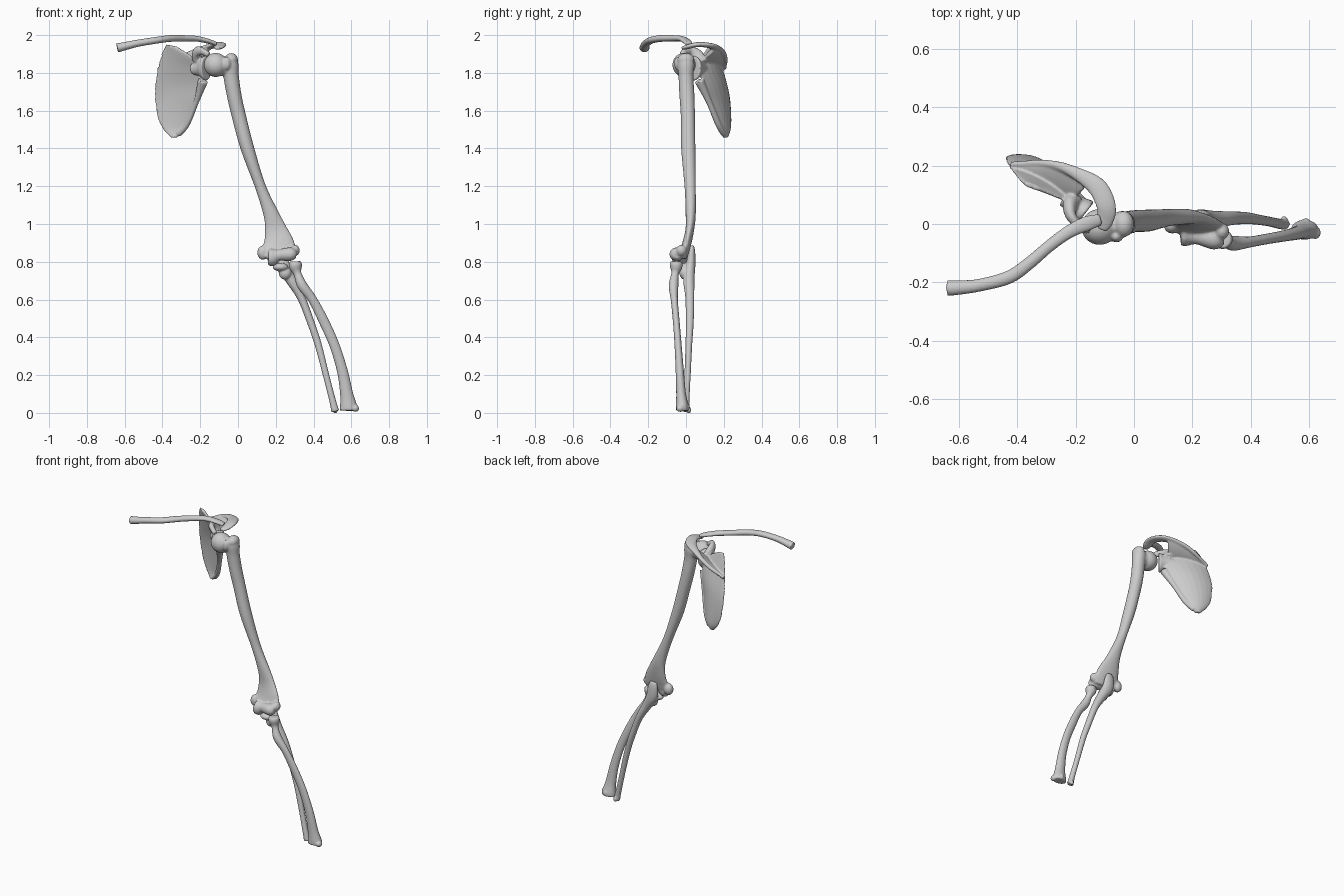
import bpy, bmesh, math
from mathutils import Vector, Matrix

STEPS, SIDES = 5, 20


def resample(rows):
    """Catmull-Rom interpolation of rows of numbers."""
    out = []
    n = len(rows)
    for i in range(n - 1):
        quad = [rows[max(i - 1, 0)], rows[i], rows[i + 1], rows[min(i + 2, n - 1)]]
        for s in range(STEPS):
            t = s / STEPS
            out.append([0.5 * (2 * b + (c - a) * t + (2 * a - 5 * b + 4 * c - d) * t * t
                               + (3 * b - a - 3 * c + d) * t ** 3) for a, b, c, d in zip(*quad)])
    return out + [list(rows[-1])]


def skin(bm, rings):
    vs = [[bm.verts.new(p) for p in r] for r in rings]
    for r, q in zip(vs, vs[1:]):
        for k in range(SIDES):
            j = (k + 1) % SIDES
            bm.faces.new((r[k], r[j], q[j], q[k]))
    bm.faces.new(vs[0][::-1])
    bm.faces.new(vs[-1])


def angles():
    return [2 * math.pi * k / SIDES for k in range(SIDES)]


def tube(bm, rows, ref=(0, 1, 0)):
    """Rows are x, y, z, half width across ref, half width along ref."""
    rows = resample(rows)
    pts = [Vector(r[:3]) for r in rows]
    rings = []
    for i, r in enumerate(rows):
        t = (pts[min(i + 1, len(pts) - 1)] - pts[max(i - 1, 0)]).normalized()
        u = Vector(ref).cross(t).normalized()
        v = t.cross(u)
        rings.append([pts[i] + u * r[3] * math.cos(a) + v * r[4] * math.sin(a) for a in angles()])
    skin(bm, rings)


def sheet(bm, rows):
    """Rows are edge point p, edge point q, half thickness, bow."""
    rows = resample(rows)
    mids = [(Vector(r[:3]) + Vector(r[3:6])) / 2 for r in rows]
    rings = []
    for i, r in enumerate(rows):
        t = mids[min(i + 1, len(mids) - 1)] - mids[max(i - 1, 0)]
        u = (Vector(r[3:6]) - Vector(r[:3])) / 2
        n = t.cross(u).normalized()
        rings.append([mids[i] + u * math.cos(a)
                      + n * (r[6] * math.sin(a) + r[7] * math.sin(a) ** 2) for a in angles()])
    skin(bm, rings)


def ball(bm, c, s, rot=0):
    m = Matrix.Translation(c) @ Matrix.Rotation(rot, 4, 'Z') @ Matrix.Diagonal((*s, 1))
    bmesh.ops.create_uvsphere(bm, u_segments=28, v_segments=18, radius=1, matrix=m)


def finish(name, bm, voxel=0.006, smooth=5):
    """Fuse the overlapping pieces into one smooth bone."""
    bmesh.ops.recalc_face_normals(bm, faces=bm.faces)
    me = bpy.data.meshes.new(name)
    bm.to_mesh(me)
    bm.free()
    ob = bpy.data.objects.new(name, me)
    bpy.context.collection.objects.link(ob)
    rm = ob.modifiers.new("fuse", 'REMESH')
    rm.mode, rm.voxel_size, rm.use_smooth_shade = 'VOXEL', voxel, True
    sm = ob.modifiers.new("soften", 'SMOOTH')
    sm.factor, sm.iterations = 0.5, smooth
    bpy.ops.object.select_all(action='DESELECT')
    ob.select_set(True)
    bpy.context.view_layer.objects.active = ob
    bpy.ops.object.convert(target='MESH')
    bpy.ops.object.shade_smooth()


# Upper arm bone: shaft, head, tubercles, epicondyles and joint spool
bm = bmesh.new()
tube(bm, [(-.045, 0, 1.89, .025, .03), (-.04, 0, 1.85, .042, .045), (-.036, 0, 1.78, .041, .04),
          (-.02, .005, 1.68, .039, .04), (.005, .01, 1.57, .038, .038), (.05, .012, 1.4, .036, .038),
          (.118, .022, 1.2, .029, .03), (.176, .025, 1.05, .042, .027), (.2, .02, .97, .06, .023),
          (.215, .005, .9, .083, .024), (.215, -.01, .85, .098, .025), (.215, -.02, .82, .085, .022)])
ball(bm, (-.118, -.01, 1.842), (.063, .062, .064))
ball(bm, (-.075, -.005, 1.835), (.05, .045, .05))
ball(bm, (-.035, .0, 1.87), (.035, .045, .035))
ball(bm, (-.06, -.045, 1.85), (.022, .018, .035))
ball(bm, (.132, -.005, .848), (.03, .028, .038))
ball(bm, (.302, -.025, .86), (.025, .028, .03))
tube(bm, [(.16, -.035, .825, .04, .04), (.18, -.035, .825, .042, .048), (.215, -.04, .835, .03, .03),
          (.245, -.045, .838, .034, .034), (.28, -.05, .84, .038, .036), (.305, -.045, .84, .024, .024)],
     ref=(0, 0, 1))
finish("upper_arm_bone", bm)

# Inner forearm bone with hooked elbow end
bm = bmesh.new()
tube(bm, [(.22, .028, .885, .022, .014), (.225, .03, .85, .034, .019), (.235, .025, .785, .038, .025),
          (.278, .015, .71, .03, .03), (.335, .02, .61, .022, .024), (.385, .02, .48, .02, .021),
          (.425, .015, .36, .019, .018), (.466, .008, .2, .017, .017), (.502, 0, .06, .018, .018),
          (.515, 0, .008, .022, .02)])
ball(bm, (.225, -.018, .772), (.042, .034, .022))
ball(bm, (.25, -.005, .74), (.034, .03, .035))
ball(bm, (.515, .015, .015), (.012, .012, .018))
finish("ulna_bone", bm, .005, 3)

# Outer forearm bone with disc head and flared wrist end
bm = bmesh.new()
tube(bm, [(.303, -.052, .802, .03, .03), (.304, -.052, .785, .035, .034), (.307, -.053, .765, .032, .031),
          (.316, -.058, .735, .021, .02), (.34, -.066, .675, .027, .026), (.395, -.062, .6, .024, .019),
          (.452, -.052, .49, .027, .018), (.51, -.042, .36, .027, .019), (.553, -.033, .22, .029, .022),
          (.575, -.026, .1, .035, .026), (.585, -.02, .035, .046, .034), (.586, -.02, .012, .048, .033)])
ball(bm, (.622, -.03, .024), (.019, .022, .019))
ball(bm, (.59, .008, .03), (.014, .012, .02))
finish("radius_bone", bm, .005, 3)

# Shoulder blade: bowed plate, borders, socket, ridge, roof and beak
bm = bmesh.new()
sheet(bm, [(-.355, .215, 1.457, -.325, .2, 1.457, .012, 0), (-.395, .23, 1.5, -.285, .185, 1.49, .013, .01),
           (-.425, .235, 1.56, -.255, .16, 1.55, .012, .018), (-.442, .23, 1.66, -.222, .125, 1.64, .011, .025),
           (-.44, .215, 1.74, -.19, .095, 1.73, .011, .026), (-.425, .19, 1.83, -.175, .065, 1.81, .011, .02),
           (-.405, .165, 1.9, -.225, .075, 1.875, .01, .01), (-.38, .14, 1.95, -.325, .12, 1.94, .009, 0)])
tube(bm, [(-.315, .2, 1.475, .015, .015), (-.27, .17, 1.53, .016, .016), (-.22, .12, 1.65, .015, .016),
          (-.185, .07, 1.76, .028, .026)])
tube(bm, [(-.24, .09, 1.82, .03, .03), (-.2, .065, 1.825, .035, .045), (-.175, .045, 1.825, .047, .065),
          (-.166, .038, 1.825, .045, .063)], ref=(0, 0, 1))
sheet(bm, [(-.425, .195, 1.82, -.42, .215, 1.825, .008, 0), (-.36, .165, 1.84, -.35, .215, 1.86, .009, 0),
           (-.29, .125, 1.85, -.27, .208, 1.9, .01, 0), (-.225, .09, 1.86, -.195, .185, 1.925, .012, 0),
           (-.19, .1, 1.885, -.14, .16, 1.94, .012, 0)])
tube(bm, [(-.41, .205, 1.83, .008, .01), (-.33, .21, 1.865, .011, .012), (-.26, .2, 1.9, .015, .013),
          (-.19, .17, 1.928, .023, .014), (-.125, .125, 1.945, .034, .014), (-.095, .06, 1.95, .034, .013),
          (-.1, .01, 1.938, .03, .012), (-.11, -.02, 1.93, .016, .009)], ref=(0, 0, 1))
tube(bm, [(-.205, .08, 1.85, .035, .03), (-.22, .06, 1.89, .034, .025), (-.215, .025, 1.915, .026, .018),
          (-.185, -.005, 1.912, .021, .016), (-.155, -.02, 1.895, .016, .015)], ref=(1, 0, 0))
finish("shoulder_blade", bm, .005, 4)

# Collar bone: S-shaped bar, flattened at the shoulder
bm = bmesh.new()
tube(bm, [(-.64, -.22, 1.932, .027, .025), (-.6, -.218, 1.941, .025, .022), (-.53, -.21, 1.957, .022, .019),
          (-.43, -.183, 1.973, .023, .018), (-.36, -.135, 1.982, .022, .018), (-.29, -.075, 1.983, .021, .017),
          (-.22, -.025, 1.981, .023, .015), (-.16, .002, 1.968, .026, .013), (-.115, .015, 1.953, .02, .011)],
     ref=(0, 0, 1))
finish("collar_bone", bm, .005, 3)
